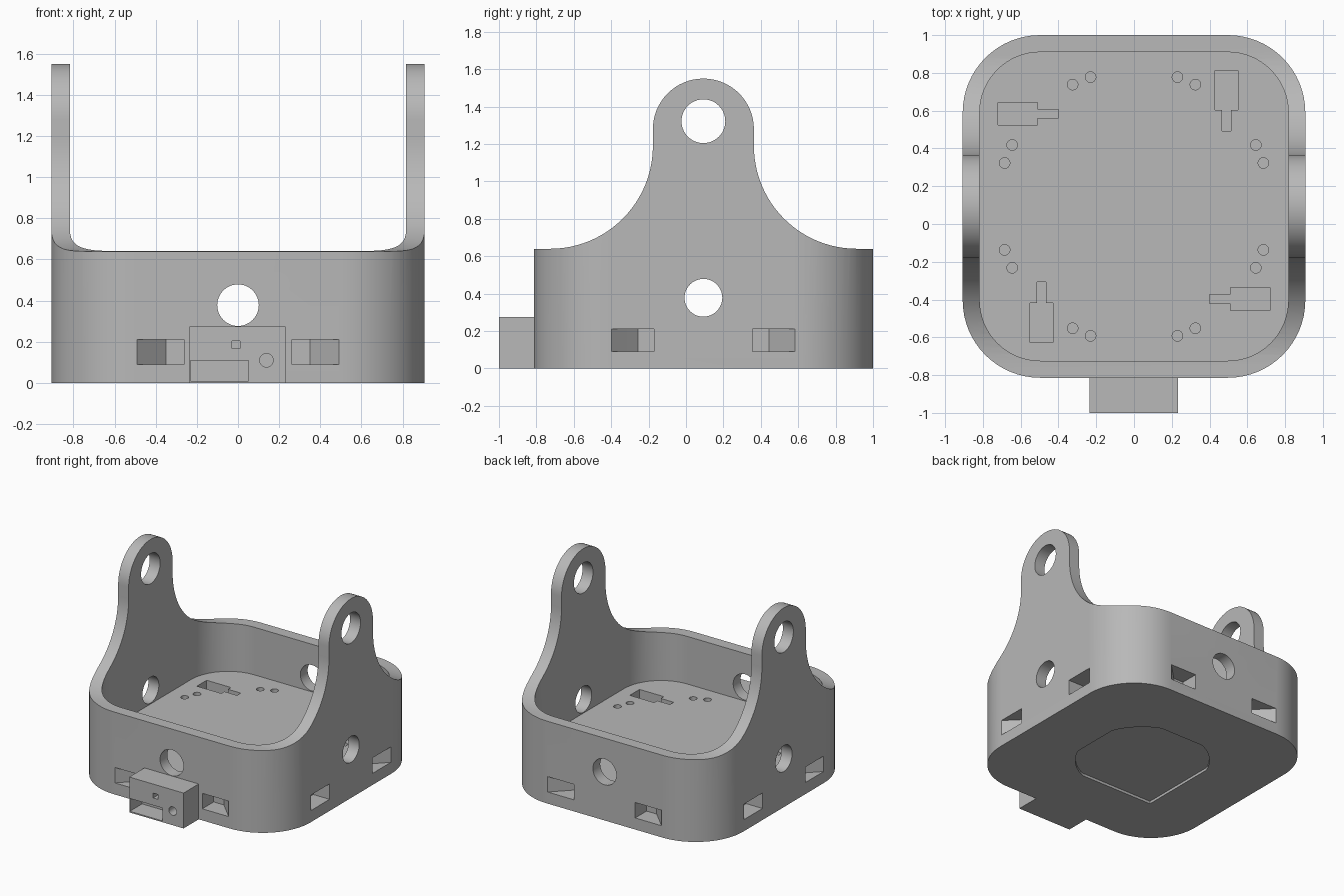
import bpy
import bmesh
from math import cos, sin, pi, radians
from mathutils import Matrix

if "Cube" in bpy.data.objects:
    bpy.data.objects.remove(bpy.data.objects["Cube"], do_unlink=True)

HALF = 0.907      # half width of the square body
WALL = 0.09
CENTRE_Y = 0.093  # the front box shifts the body backwards
FLOOR = 0.27
RIM = 0.64

grey = bpy.data.materials.new("plain grey")
grey.use_nodes = True
grey.diffuse_color = (0.48, 0.48, 0.48, 1)
grey.node_tree.nodes["Principled BSDF"].inputs["Base Color"].default_value = (0.48, 0.48, 0.48, 1)


def arc(cx, cy, r, start, end, n=16):
    steps = [radians(start + (end - start) * i / n) for i in range(n + 1)]
    return [(cx + r * cos(a), cy + r * sin(a)) for a in steps]


def circle(cx, cy, r, n=48):
    return arc(cx, cy, r, 0, 360, n)[:-1]


def rect(x0, x1, y0, y1):
    return [(x0, y0), (x1, y0), (x1, y1), (x0, y1)]


def rounded_square(half, r):
    c = half - r
    corners = [(c, c, 0), (-c, c, 90), (-c, -c, 180), (c, -c, 270)]
    return [p for x, y, a in corners for p in arc(x, y, r, a, a + 90)]


def prism(name, outline, lo, hi, axis="z", turns=0):
    """Extrude an outline along an axis, then turn it by quarter turns about z."""
    place = {"x": lambda a, b, t: (t, a, b),
             "y": lambda a, b, t: (a, t, b),
             "z": lambda a, b, t: (a, b, t)}[axis]
    bm = bmesh.new()
    face = bm.faces.new([bm.verts.new(place(a, b, lo)) for a, b in outline])
    result = bmesh.ops.extrude_face_region(bm, geom=[face])
    moved = [v for v in result["geom"] if isinstance(v, bmesh.types.BMVert)]
    bmesh.ops.translate(bm, verts=moved, vec=place(0, 0, hi - lo))
    bmesh.ops.recalc_face_normals(bm, faces=bm.faces)
    bm.transform(Matrix.Rotation(turns * pi / 2, 4, "Z"))
    mesh = bpy.data.meshes.new(name)
    bm.to_mesh(mesh)
    bm.free()
    obj = bpy.data.objects.new(name, mesh)
    mesh.materials.append(grey)
    bpy.context.collection.objects.link(obj)
    return obj


def carve(target, cutter, operation="DIFFERENCE"):
    cutter.hide_render = True
    mod = target.modifiers.new("carve", "BOOLEAN")
    mod.operation, mod.solver, mod.object = operation, "EXACT", cutter
    bpy.context.view_layer.objects.active = target
    bpy.ops.object.modifier_apply(modifier=mod.name)
    bpy.data.objects.remove(cutter, do_unlink=True)


# Rounded tray, trimmed to the side silhouette with two tall ears
body = prism("tray_with_ears", rounded_square(HALF, 0.41), 0, 1.7)
half_side = [(1, -0.1), (1, RIM)] + arc(0.82, RIM + 0.55, 0.55, 270, 180, 24) + arc(0, 1.28, 0.27, 0, 90)
side = half_side + [(-u, z) for u, z in reversed(half_side[:-1])]
carve(body, prism("silhouette", side, -1, 1, "x"), "INTERSECT")
carve(body, prism("inside", rounded_square(HALF - WALL, 0.41 - WALL), FLOOR, 2))

# Round holes through the walls and the ears
for axis in "xy":
    carve(body, prism("wall_hole", circle(0, 0.378, 0.101), -1, 1, axis))
carve(body, prism("ear_hole", circle(0, 1.322, 0.117), -1, 1, "x"))

# Features repeated on each of the four sides
keyhole = [(-0.55, -0.72), (-0.43, -0.72), (-0.43, -0.51), (-0.467, -0.51),
           (-0.467, -0.40), (-0.513, -0.40), (-0.513, -0.51), (-0.55, -0.51)]
for k in range(4):
    carve(body, prism("keyhole", keyhole, FLOOR - 0.08, 0.4, turns=k))
    for s in (-1, 1):
        for x, y in ((0.325, -0.645), (0.23, -0.685)):
            carve(body, prism("pin_hole", circle(s * x, y, 0.028, 24), FLOOR - 0.08, 0.4, turns=k))
        # side slot: one slanted wall, flat back
        d = HALF - 0.14
        slot = [(s * 0.5, -0.92), (s * 0.49, -HALF), (s * 0.35, -d), (s * 0.263, -d), (s * 0.263, -0.92)]
        carve(body, prism("side_slot", slot, 0.09, 0.21, turns=k))

# Shallow recess under the floor: a trimmed disc with one square corner
recess = [(max(-0.44, min(0.44, x)), max(-0.44, min(0.44, y)))
          for x, y in arc(0, 0, 0.48, -90, 180, 72)] + [(-0.44, -0.44)]
carve(body, prism("base_recess", recess, -0.1, 0.02))
body.location.y = CENTRE_Y

# Connector box on the front
box = prism("front_box", rect(-0.235, 0.232, 0, 0.275), -1, -0.80, "y")
for outline, depth in ((rect(-0.23, 0.052, 0.01, 0.11), 0.15),
                       (rect(-0.03, 0.01, 0.167, 0.205), 0.12),
                       (circle(0.138, 0.11, 0.033, 32), 0.12)):
    carve(box, prism("box_opening", outline, -1.1, -1 + depth, "y"))

# Smooth curved walls, sharp edges
for obj in (body, box):
    bpy.ops.object.select_all(action="DESELECT")
    obj.select_set(True)
    bpy.context.view_layer.objects.active = obj
    bpy.ops.object.shade_smooth_by_angle(angle=radians(30))
